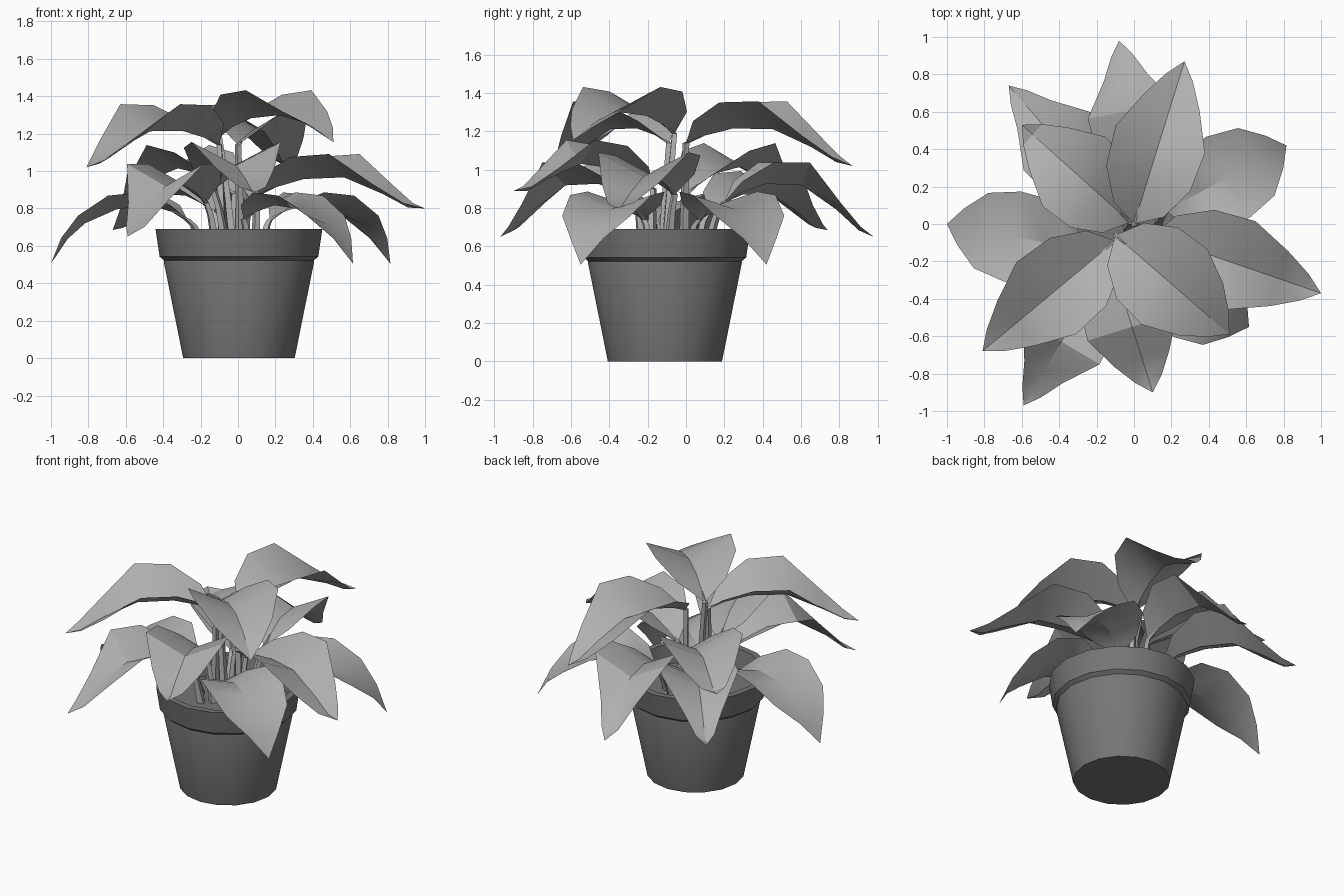
import bpy, bmesh, math
from mathutils import Vector

if "Cube" in bpy.data.objects:
    bpy.data.objects.remove(bpy.data.objects["Cube"])

CX, CY = 0.005, -0.11   # pot axis


def material(name, v):
    m = bpy.data.materials.new(name)
    m.diffuse_color = (v, v, v, 1)
    m.use_nodes = True
    m.node_tree.nodes["Principled BSDF"].inputs["Base Color"].default_value = m.diffuse_color
    return m


POT_GREY = material("pot_grey", 0.18)
LEAF_GREY = material("leaf_grey", 0.43)


def make_object(name, bm, mat, angle=30):
    bmesh.ops.recalc_face_normals(bm, faces=bm.faces)
    me = bpy.data.meshes.new(name)
    bm.to_mesh(me)
    bm.free()
    me.materials.append(mat)
    ob = bpy.data.objects.new(name, me)
    bpy.context.collection.objects.link(ob)
    bpy.ops.object.select_all(action='DESELECT')
    ob.select_set(True)
    bpy.context.view_layer.objects.active = ob
    bpy.ops.object.shade_smooth_by_angle(angle=math.radians(angle))
    return ob


def skin(bm, rings):
    for a, b in zip(rings, rings[1:]):
        n = len(a)
        for i in range(n):
            bm.faces.new((a[i], a[(i + 1) % n], b[(i + 1) % n], b[i]))


def lathe(name, profile, sides=16):
    bm = bmesh.new()
    rings = []
    for r, z in profile:
        rings.append([bm.verts.new((CX + r * math.cos(2 * math.pi * i / sides),
                                    CY + r * math.sin(2 * math.pi * i / sides), z))
                      for i in range(sides)])
    skin(bm, rings)
    bm.faces.new(rings[0])
    bm.faces.new(rings[-1])
    return make_object(name, bm, POT_GREY)


# Pot with flared rim and closed soil surface inside
lathe("pot", [(0.298, 0), (0.402, 0.515), (0.40, 0.522), (0.424, 0.542), (0.446, 0.69),
              (0.405, 0.69), (0.38, 0.57)])


# Folded leaf blade: (position along rib, half width, share of tip dip)
OUTLINE = [(0.09, 0.14, 0), (0.28, 0.235, 0), (0.52, 0.25, 0), (0.75, 0.155, 0.8), (0.9, 0.075, 1)]


def leaf(name, base, tip, mid_z, fold, width, tail, dip):
    b, t = Vector(base), Vector(tip)
    d = (t - b).xy.normalized()
    side = Vector((-d.y, d.x, 0))

    def rib(s):
        p = b.lerp(t, s)
        m = 0.45   # parabola through base, middle and tip heights
        p.z = (b.z * (s - m) * (s - 1) / m + mid_z * s * (s - 1) / (m * (m - 1))
               + t.z * s * (s - m) / (1 - m))
        return p

    bm = bmesh.new()
    root, end = bm.verts.new(b), bm.verts.new(t)
    rows = []
    for s, w, k in OUTLINE:
        w *= width * (tail if s > 0.7 else 1)
        p = rib(s) - Vector((0, 0, dip * k))
        lift = Vector((0, 0, w * fold * (0.65 if s > 0.7 else 1)))
        rows.append([bm.verts.new(q) for q in (p + side * w + lift, p, p - side * w + lift)])
    for k in (0, 1):
        bm.faces.new((root, rows[0][k], rows[0][k + 1]))
        for a, c in zip(rows, rows[1:]):
            bm.faces.new((a[k], c[k], c[k + 1], a[k + 1]))
        bm.faces.new((rows[-1][k], end, rows[-1][k + 1]))
    make_object(name, bm, LEAF_GREY)

    # Stem from the soil up to the blade
    off = Vector((b.x - CX, b.y - CY, 0))
    foot = Vector((CX, CY, 0.56)) + off * 0.55 + Vector((d.x, d.y, 0)) * 0.04
    knee = foot.lerp(b, 0.6) + Vector((0, 0, 0.04))
    bm = bmesh.new()
    rings = []
    for p, r in ((foot, 0.028), (knee, 0.02), (b, 0.018), (rib(0.1), 0.008)):
        rings.append([bm.verts.new(p + (side * math.cos(a) + Vector((d.x, d.y, 0)) * math.sin(a)) * r)
                      for a in (i * math.pi / 2 for i in range(4))])
    skin(bm, rings)
    bm.faces.new(rings[0])
    bm.faces.new(rings[-1])
    make_object(name + "_stem", bm, LEAF_GREY)


# Leaf tiers: fold, width, tail width, tip dip, then (base, tip, middle height)
TIERS = {
    "top_leaf": (0.58, 1.0, 1.0, 0.04, [
        ((0.0, 0.0, 1.14), (0.27, 0.87, 1.02), 1.22),
        ((-0.1, -0.09, 1.14), (-0.81, -0.68, 1.02), 1.22)]),
    "crown_leaf": (0.5, 1.07, 1.1, 0.0, [
        ((-0.1, -0.06, 1.19), (0.51, -0.59, 1.155), 1.30)]),
    "middle_leaf": (0.5, 1.0, 1.0, 0.05, [
        ((0.1, -0.06, 0.87), (1.0, -0.37, 0.80), 0.97),
        ((-0.13, -0.17, 0.9), (0.1, -0.9, 0.89), 1.03),
        ((-0.02, 0.01, 0.88), (-0.6, 0.53, 0.93), 1.01)]),
    "outer_leaf": (0.5, 0.95, 0.8, 0.05, [
        ((0.06, 0.2, 0.83), (-0.08, 0.98, 0.65), 0.93),
        ((-0.17, -0.26, 0.83), (-0.59, -0.97, 0.65), 0.93),
        ((-0.13, 0.12, 0.78), (-0.67, 0.74, 0.685), 0.88)]),
    "low_leaf": (0.3, 0.98, 1.35, -0.03, [
        ((0.17, 0.07, 0.74), (0.815, 0.42, 0.505), 0.81),
        ((0.03, -0.22, 0.74), (0.615, -0.55, 0.505), 0.81),
        ((-0.27, -0.14, 0.74), (-1.0, 0.0, 0.505), 0.81)]),
}
for tier, (fold, width, tail, dip, items) in TIERS.items():
    for n, (base, tip, mid_z) in enumerate(items, 1):
        leaf(f"{tier}_{n}", base, tip, mid_z, fold, width, tail, dip)
